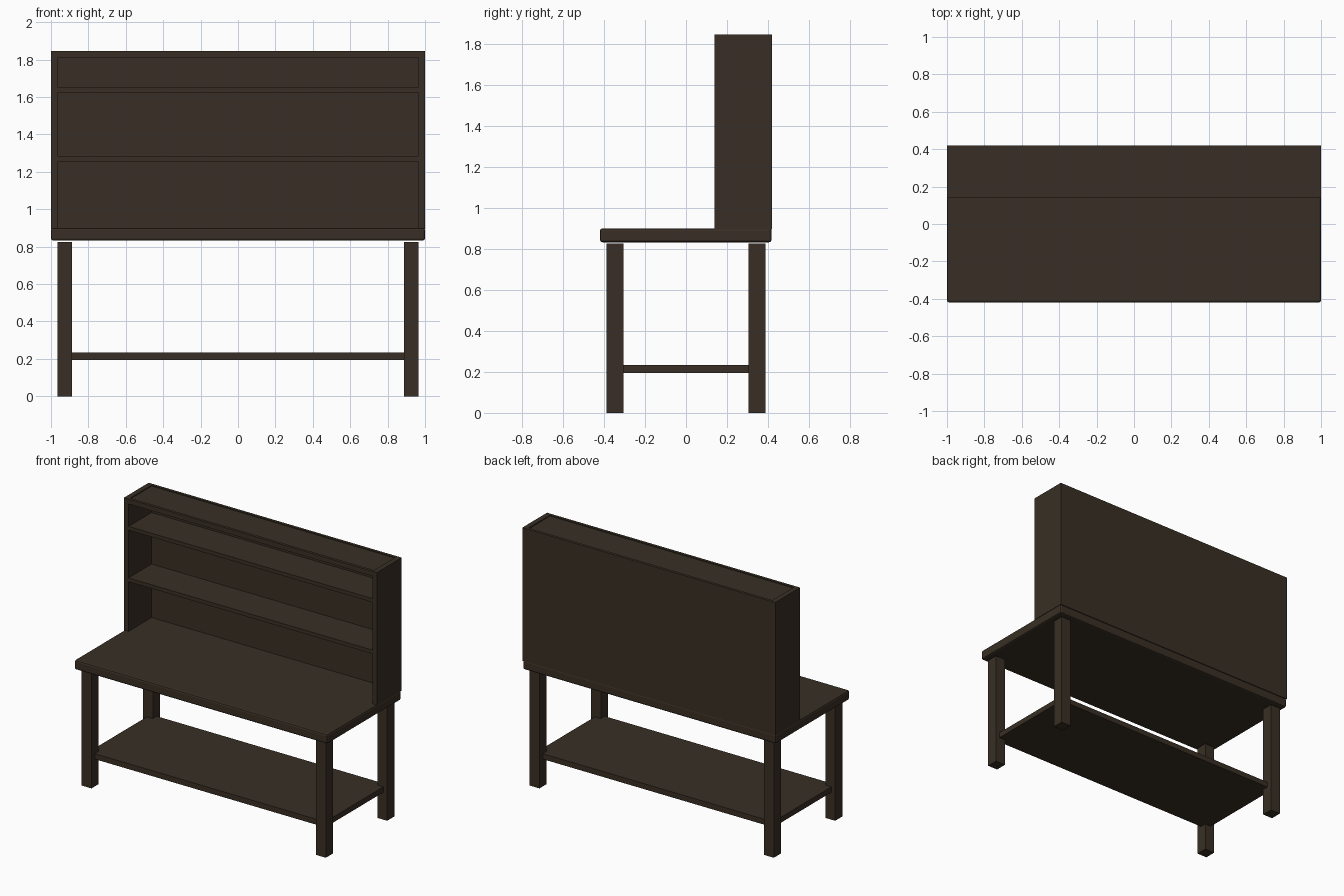
import bpy
import bmesh

if "Cube" in bpy.data.objects:
    bpy.data.objects.remove(bpy.data.objects["Cube"])

wood = bpy.data.materials.new("dark_wood")
wood.diffuse_color = (0.04, 0.028, 0.018, 1)
wood.use_nodes = True
wood.node_tree.nodes["Principled BSDF"].inputs["Base Color"].default_value = wood.diffuse_color


def box(name, x, y, z, bevel=0):
    """Box from its (min, max) extents on each axis."""
    bm = bmesh.new()
    bmesh.ops.create_cube(bm, size=1)
    for v in bm.verts:
        v.co = [r[0] if c < 0 else r[1] for c, r in zip(v.co, (x, y, z))]
    mesh = bpy.data.meshes.new(name)
    bm.to_mesh(mesh)
    bm.free()
    mesh.materials.append(wood)
    obj = bpy.data.objects.new(name, mesh)
    bpy.context.collection.objects.link(obj)
    if bevel:
        mod = obj.modifiers.new("rounded_edges", "BEVEL")
        mod.width = bevel
        mod.segments = 2
    return obj


def span(a, b, s):
    return tuple(sorted((a * s, b * s)))


# Work surface with softened edges
box("tabletop", (-1, 1), (-0.42, 0.417), (0.832, 0.9), 0.012)

# Four square legs
for sx in (-1, 1):
    for sy in (-1, 1):
        box("leg", span(0.887, 0.965, sx), span(0.305, 0.387, sy), (0, 0.825))

# Lower shelf let into the legs
box("lower_shelf", (-0.935, 0.935), (-0.35, 0.35), (0.195, 0.234))

# Open shelving unit standing on the back of the table
front, back, top, side = 0.14, 0.42, 1.845, 0.037
for sx in (-1, 1):
    box("shelving_side", span(1 - side, 1, sx), (front, back), (0.895, top))
inner = (-1 + side, 1 - side)
box("shelving_back", inner, (back - 0.02, back), (0.895, top))
for z in ((1.255, 1.282), (1.623, 1.65)):
    box("shelf", inner, (front, back - 0.02), z)

# Top board, slightly recessed behind a front lip
box("shelving_top", inner, (front + 0.02, back - 0.02), (1.81, top - 0.006))
box("top_lip", inner, (front, front + 0.02), (1.81, top))
